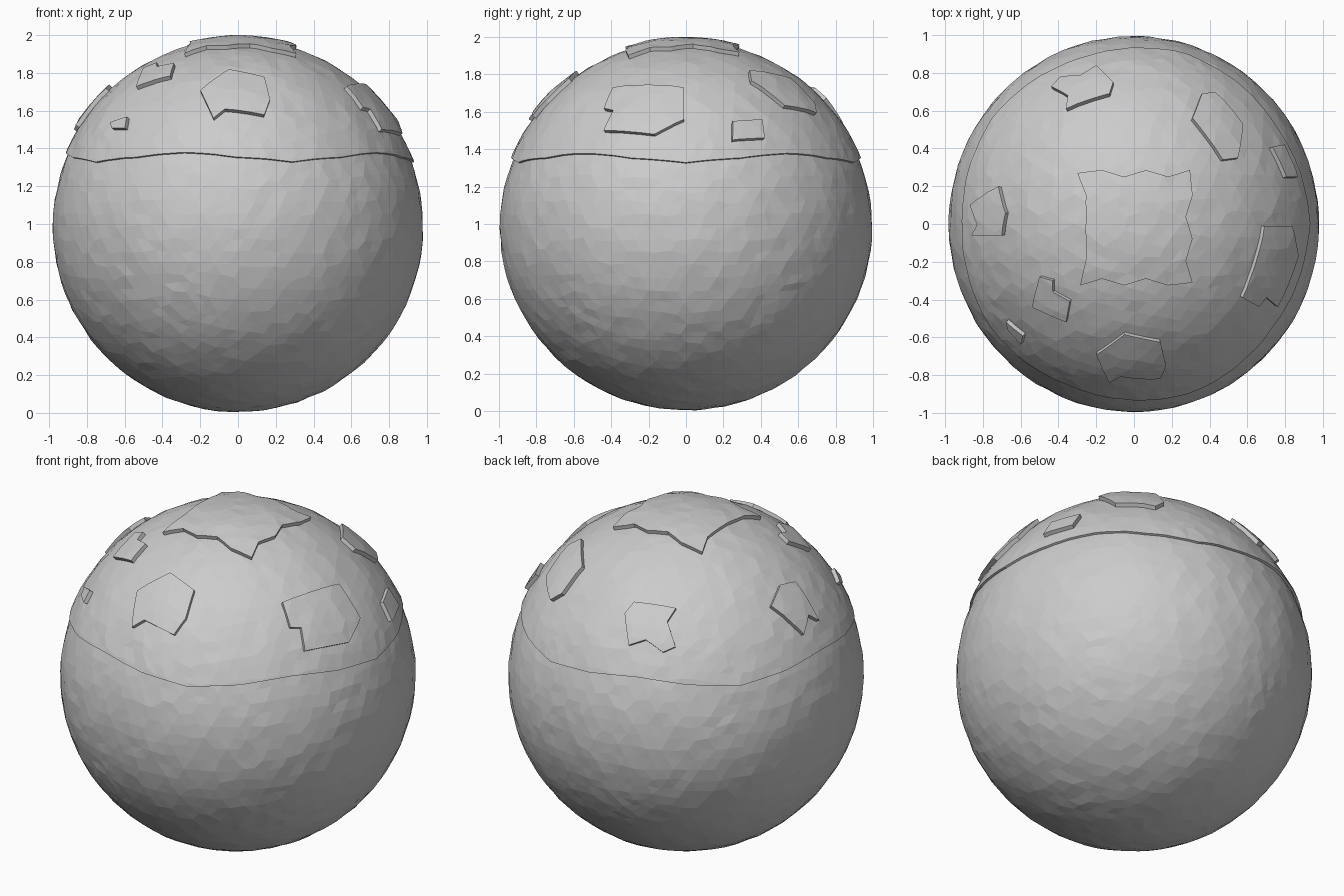
import bpy, bmesh, math, random
from mathutils import Vector

if "Cube" in bpy.data.objects:
    bpy.data.objects.remove(bpy.data.objects["Cube"])

CENTRE = Vector((0, 0, 0.985))
RADII = Vector((0.98, 0.994, 0.98))


def globe(name, factor):
    # Faceted ball with slight surface roughness, scaled by factor
    random.seed(4)
    bm = bmesh.new()
    bmesh.ops.create_icosphere(bm, subdivisions=5, radius=1)
    for v in bm.verts:
        n = v.co.normalized()
        n += Vector([random.uniform(-0.012, 0.012) for _ in range(3)])
        n = n.normalized() * factor * random.uniform(0.997, 1.003)
        v.co = CENTRE + n * RADII
    me = bpy.data.meshes.new(name)
    bm.to_mesh(me)
    bm.free()
    ob = bpy.data.objects.new(name, me)
    bpy.context.collection.objects.link(ob)
    return ob


def on_ball(view, a, b, f):
    # Two coordinates seen in a view -> point on the ball surface, from its centre
    R = RADII * f
    if view == "top":
        p, i, s = Vector((a, b, 0)), 2, 1
    elif view == "front":
        p, i, s = Vector((a, 0, b - CENTRE.z)), 1, -1
    else:
        p, i, s = Vector((0, a, b - CENTRE.z)), 0, 1
    rest = 1 - sum((p[k] / R[k]) ** 2 for k in range(3))
    p[i] = s * R[i] * math.sqrt(max(0.01, rest))
    return p


def shell_piece(name, dirs, factor, low, high):
    # Intersect a larger globe with a frustum fanning out from the centre
    axis = sum((d.normalized() for d in dirs), Vector()).normalized()
    bm = bmesh.new()
    rings = [[bm.verts.new(CENTRE + d * (h / d.dot(axis))) for d in dirs] for h in (low, high)]
    n = len(dirs)
    bm.faces.new(rings[0][::-1])
    bm.faces.new(rings[1])
    for i in range(n):
        j = (i + 1) % n
        bm.faces.new((rings[0][i], rings[0][j], rings[1][j], rings[1][i]))
    bmesh.ops.recalc_face_normals(bm, faces=bm.faces)
    me = bpy.data.meshes.new("cutter")
    bm.to_mesh(me)
    bm.free()
    cutter = bpy.data.objects.new("cutter", me)
    cutter.hide_render = True
    bpy.context.collection.objects.link(cutter)
    ob = globe(name, factor)
    mod = ob.modifiers.new("cut", "BOOLEAN")
    mod.operation = "INTERSECT"
    mod.solver = "EXACT"
    mod.object = cutter
    dg = bpy.context.evaluated_depsgraph_get()
    new = bpy.data.meshes.new_from_object(ob.evaluated_get(dg))
    ob.modifiers.clear()
    ob.data = new
    bpy.data.objects.remove(cutter)


# Main ball
globe("ball", 1.0)

# Upper cap with a wavy rim
rim = []
for k in range(20):
    t = math.tau * k / 20
    z = 1.352 - 0.025 * math.cos(5 * t) - CENTRE.z
    r = math.sqrt(1 - (z / 0.99) ** 2)
    rim.append(Vector((0.99 * r * math.cos(t), r * math.sin(t), z)))
shell_piece("upper_cap", rim, 1.013, 0.3, 1.3)

# Top patch: a square with zigzag edges and a straighter left side
outline = []
for side in range(4):
    for k in range(5):
        u = -0.29 + 0.58 * k / 5
        w = 0.26 if side == 2 and k else 0.305 if k % 2 == 0 else 0.27
        turn = complex(w, u) * 1j ** side
        outline.append(on_ball("top", turn.real + 0.005, turn.imag - 0.02, 1.036))
shell_piece("top_patch", outline, 1.036, 0.85, 1.3)

# Side patches: view and outline corners as read in that view
patches = {
    "front_patch": ("front", [(-.20, 1.71), (-.05, 1.82), (.14, 1.78), (.17, 1.66), (.14, 1.58),
                              (-.07, 1.61), (-.13, 1.56)]),
    "right_patch": ("right", [(-.39, 1.73), (-.01, 1.73), (-.01, 1.56), (-.17, 1.48), (-.44, 1.50),
                              (-.39, 1.61), (-.44, 1.62)]),
    "small_right_patch": ("right", [(.25, 1.55), (.41, 1.56), (.42, 1.46), (.25, 1.45)]),
    "back_right_patch": ("top", [(.31, .56), (.36, .69), (.43, .70), (.58, .53), (.55, .35), (.47, .34)]),
    "back_patch": ("top", [(-.44, .73), (-.39, .78), (-.28, .79), (-.20, .84), (-.11, .75), (-.13, .69),
                           (-.36, .61), (-.35, .68)]),
    "left_patch": ("top", [(-.86, -.06), (-.83, 0), (-.87, .10), (-.72, .20), (-.68, .06), (-.70, -.06)]),
    "front_left_patch": ("top", [(-.50, -.28), (-.43, -.30), (-.43, -.36), (-.34, -.41), (-.36, -.52),
                                 (-.54, -.44)]),
    "small_left_patch": ("front", [(-.68, 1.54), (-.59, 1.57), (-.60, 1.51), (-.67, 1.51)]),
}
for name, (view, corners) in patches.items():
    dirs = [on_ball(view, a, b, 1.037) for a, b in corners]
    shell_piece(name, dirs, 1.037, 0.85, 1.3)
